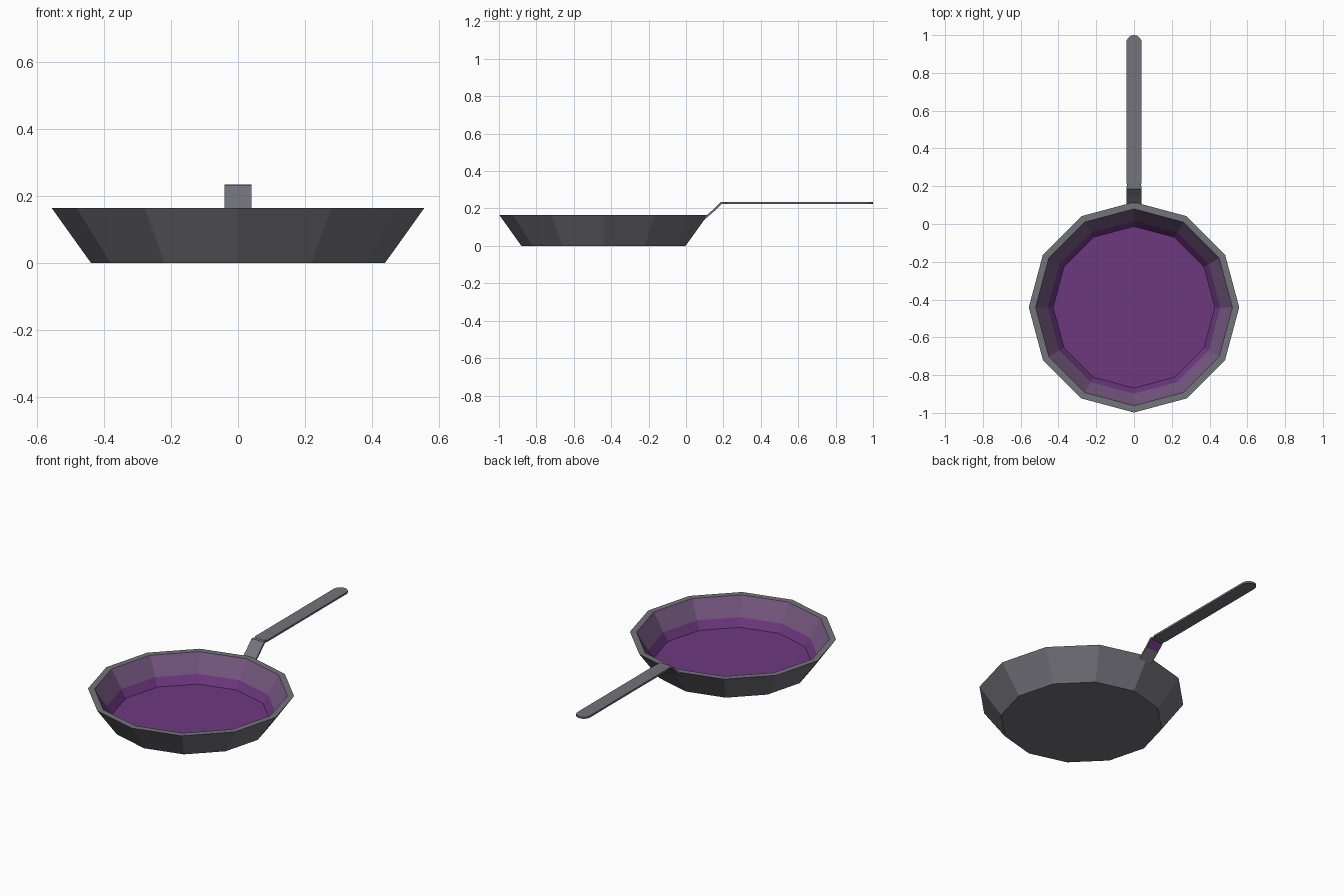
import bpy, bmesh, math
from mathutils import Vector

if "Cube" in bpy.data.objects:
    bpy.data.objects.remove(bpy.data.objects["Cube"])


def material(name, rgb):
    m = bpy.data.materials.new(name)
    lin = [((c / 255 + 0.055) / 1.055) ** 2.4 for c in rgb]
    m.diffuse_color = (*lin, 1)
    m.use_nodes = True
    m.node_tree.nodes["Principled BSDF"].inputs["Base Color"].default_value = m.diffuse_color
    return m


GREY = material("grey metal", (116, 115, 124))
MAUVE = material("mauve lining", (118, 88, 129))
PURPLE = material("purple base", (109, 56, 127))


def finish(bm, name, mats):
    bmesh.ops.recalc_face_normals(bm, faces=bm.faces)
    me = bpy.data.meshes.new(name)
    bm.to_mesh(me)
    bm.free()
    for m in mats:
        me.materials.append(m)
    ob = bpy.data.objects.new(name, me)
    bpy.context.collection.objects.link(ob)
    return ob


# Pan bowl: twelve-sided lathe, from outer bottom over the rim to the floor
SIDES, CENTRE_Y = 12, -0.441
PROFILE = [(0.439, 0), (0.557, 0.165), (0.521, 0.165), (0.457, 0.062), (0.428, 0.015)]
BAND_MATERIAL = [0, 0, 1, 2]
bm = bmesh.new()
rings = []
for r, z in PROFILE:
    angles = [2 * math.pi * i / SIDES for i in range(SIDES)]
    rings.append([bm.verts.new((r * math.cos(a), CENTRE_Y + r * math.sin(a), z)) for a in angles])
for band, (low, high) in enumerate(zip(rings, rings[1:])):
    for i in range(SIDES):
        j = (i + 1) % SIDES
        f = bm.faces.new((low[i], low[j], high[j], high[i]))
        f.material_index = BAND_MATERIAL[band]
bm.faces.new(rings[0])
bm.faces.new(rings[-1]).material_index = 2
finish(bm, "pan_bowl", [GREY, MAUVE, PURPLE])

# Bracket: bent strip rising from the bowl wall to the handle
HALF = 0.041
LINE = [(0.098, 0.153), (0.145, 0.194), (0.186, 0.234), (0.222, 0.234)]
UNDER = [(0.098, 0.139), (0.153, 0.187), (0.191, 0.223), (0.222, 0.223)]
WIDTHS = [HALF, HALF, HALF, 0.033]
bm = bmesh.new()
sections = []
for (ty, tz), (uy, uz), w in zip(LINE, UNDER, WIDTHS):
    sections.append([bm.verts.new(p) for p in
                     ((-w, ty, tz), (w, ty, tz), (w, uy, uz), (-w, uy, uz))])
for k, (a, b) in enumerate(zip(sections, sections[1:])):
    for i in range(4):
        j = (i + 1) % 4
        f = bm.faces.new((a[i], a[j], b[j], b[i]))
        if k == 1 and i == 2:      # upper half of the underside
            f.material_index = 1
bm.faces.new(sections[0])
bm.faces.new(sections[-1])
finish(bm, "handle_bracket", [GREY, PURPLE])

# Handle: flat bar with a round far end and chamfered near corners
outline = [(-HALF, 0.218), (-0.028, 0.204), (0.028, 0.204), (HALF, 0.218)]
for i in range(11):
    a = math.pi * i / 10
    outline.append((HALF * math.cos(a), 1 - HALF + HALF * math.sin(a)))
bm = bmesh.new()
base = bm.faces.new([bm.verts.new((x, y, 0.224)) for x, y in outline])
top = bmesh.ops.extrude_face_region(bm, geom=[base])["geom"]
bmesh.ops.translate(bm, vec=Vector((0, 0, 0.011)),
                    verts=[v for v in top if isinstance(v, bmesh.types.BMVert)])
if not any(f.normal.z < -0.9 for f in bm.faces) and not base.is_valid:
    bmesh.ops.holes_fill(bm, edges=bm.edges)
finish(bm, "handle", [GREY])
